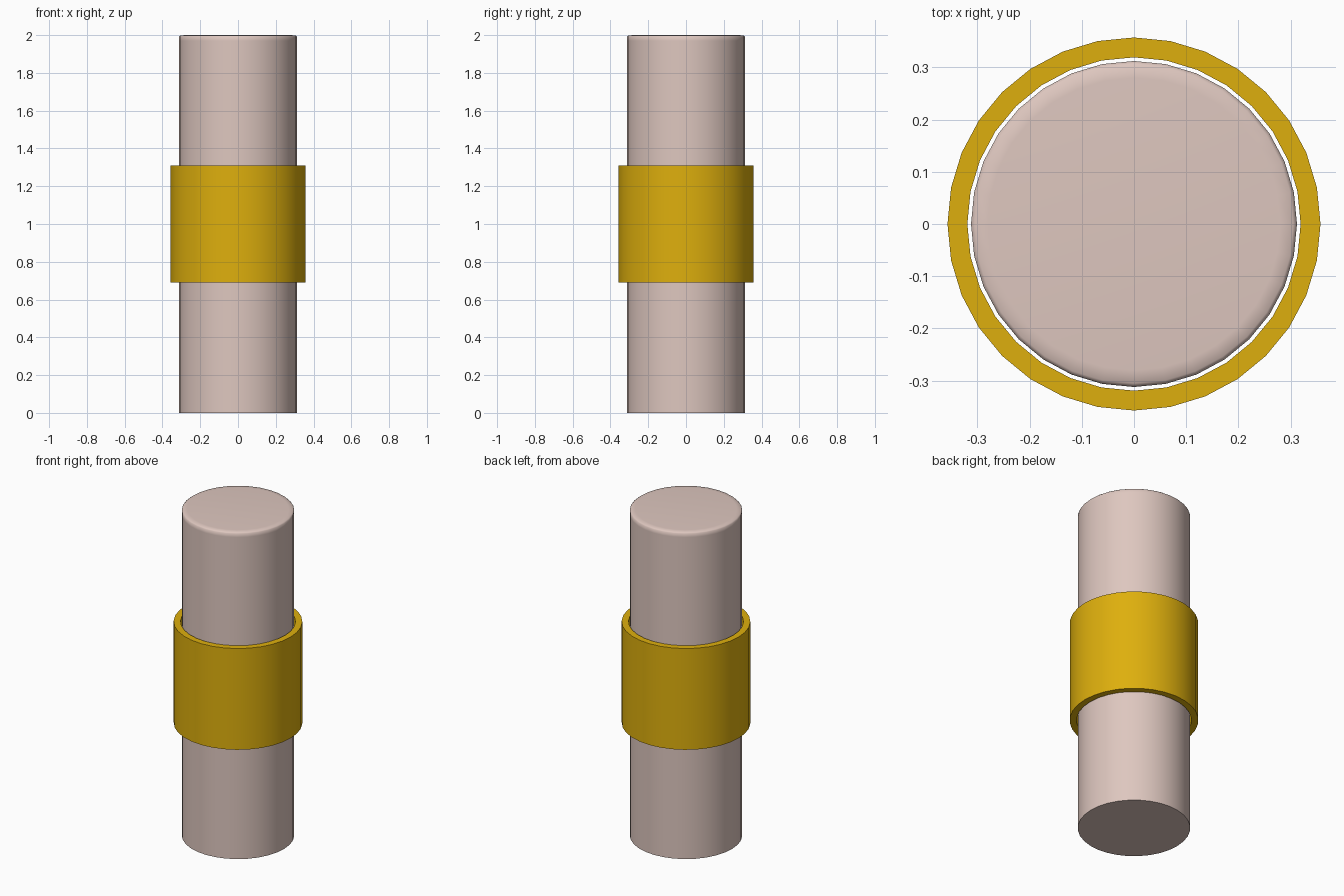
import bpy, bmesh, math

if "Cube" in bpy.data.objects:
    bpy.data.objects.remove(bpy.data.objects["Cube"])

SIDES = 32


def material(name, rgb):
    m = bpy.data.materials.new(name)
    m.diffuse_color = (*rgb, 1)
    m.use_nodes = True
    m.node_tree.nodes["Principled BSDF"].inputs["Base Color"].default_value = m.diffuse_color
    return m


def lathe(name, profile, mat, closed=False):
    """Spin (radius, z) points around z; open profiles get capped at both ends."""
    bm = bmesh.new()
    rings = []
    for r, z in profile:
        angles = [2 * math.pi * i / SIDES for i in range(SIDES)]
        rings.append([bm.verts.new((r * math.cos(a), r * math.sin(a), z)) for a in angles])
    pairs = list(zip(rings, rings[1:]))
    if closed:
        pairs.append((rings[-1], rings[0]))
    else:
        bm.faces.new(rings[0][::-1])
        bm.faces.new(rings[-1])
    for a, b in pairs:
        for i in range(SIDES):
            j = (i + 1) % SIDES
            bm.faces.new((a[i], a[j], b[j], b[i]))
    bmesh.ops.recalc_face_normals(bm, faces=bm.faces)
    mesh = bpy.data.meshes.new(name)
    bm.to_mesh(mesh)
    bm.free()
    mesh.materials.append(mat)
    obj = bpy.data.objects.new(name, mesh)
    bpy.context.collection.objects.link(obj)
    bpy.ops.object.select_all(action='DESELECT')
    obj.select_set(True)
    bpy.context.view_layer.objects.active = obj
    bpy.ops.object.shade_smooth_by_angle(angle=math.radians(60))
    return obj


pale_pink = material("pale_pink", (0.73, 0.57, 0.52))
gold = material("gold", (0.73, 0.43, 0.004))

# Shaft with a finely rounded top rim
lathe("shaft", [(0.312, 0), (0.312, 1.97), (0.312, 1.992), (0.305, 1.998), (0.28, 2)], pale_pink)

# Loose sleeve around the middle, open at both ends
lathe("sleeve", [(0.319, 0.69), (0.357, 0.69), (0.357, 1.31), (0.319, 1.31)], gold, closed=True)
